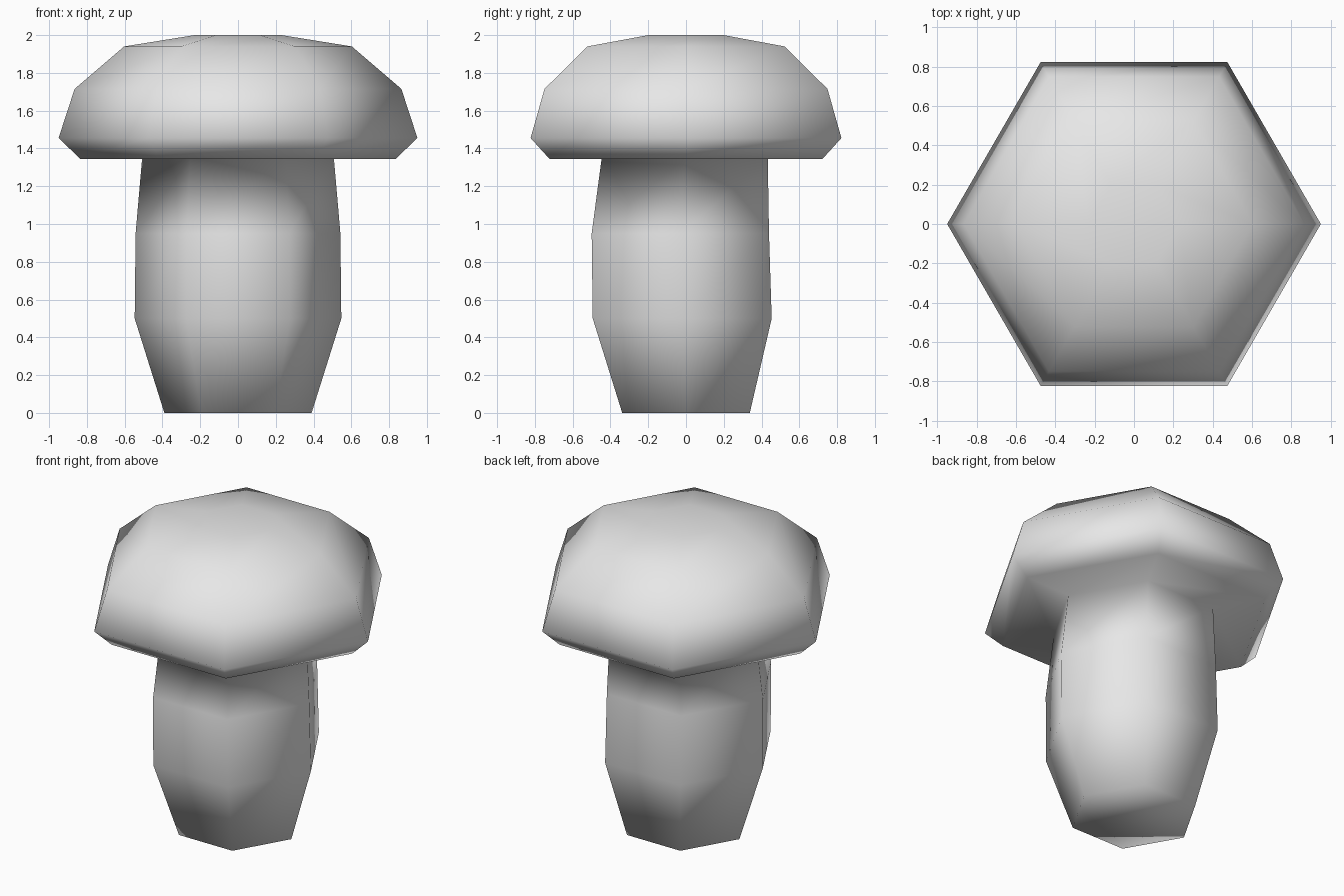
import bpy
import bmesh
from math import cos, sin, pi

# Remove the default cube
cube = bpy.data.objects.get("Cube")
if cube:
    bpy.data.objects.remove(cube, do_unlink=True)

SIDES = 6

# Plain grey material
grey = bpy.data.materials.new("light grey")
grey.use_nodes = True
colour = (0.8, 0.8, 0.8, 1)
grey.diffuse_color = colour
grey.node_tree.nodes["Principled BSDF"].inputs["Base Color"].default_value = colour

# Profile rings from the foot up: height, radius, y offset
stem = [(0, 0.39, 0), (0.5, 0.547, -0.02), (0.95, 0.542, -0.03), (1.345, 0.508, -0.007)]
cap = [(1.345, 0.835, 0), (1.455, 0.95, 0), (1.715, 0.865, 0), (1.94, 0.603, 0), (2, 0.23, 0)]

bm = bmesh.new()


def ring(z, radius, y):
    """One hexagonal loop with corners on the x axis."""
    angles = [2 * pi * i / SIDES for i in range(SIDES)]
    return [bm.verts.new((radius * cos(a), y + radius * sin(a), z)) for a in angles]


# Stem and cap form one continuous skin, closed at both ends
rings = [ring(*r) for r in stem + cap]
for low, high in zip(rings, rings[1:]):
    for i in range(SIDES):
        j = (i + 1) % SIDES
        bm.faces.new((low[i], low[j], high[j], high[i]))
bm.faces.new(rings[0][::-1])
bm.faces.new(rings[-1])
bmesh.ops.recalc_face_normals(bm, faces=bm.faces)

# Smooth shading runs over every edge
for face in bm.faces:
    face.smooth = True

mesh = bpy.data.meshes.new("mushroom")
bm.to_mesh(mesh)
bm.free()
mesh.materials.append(grey)
mushroom = bpy.data.objects.new("mushroom", mesh)
bpy.context.collection.objects.link(mushroom)
